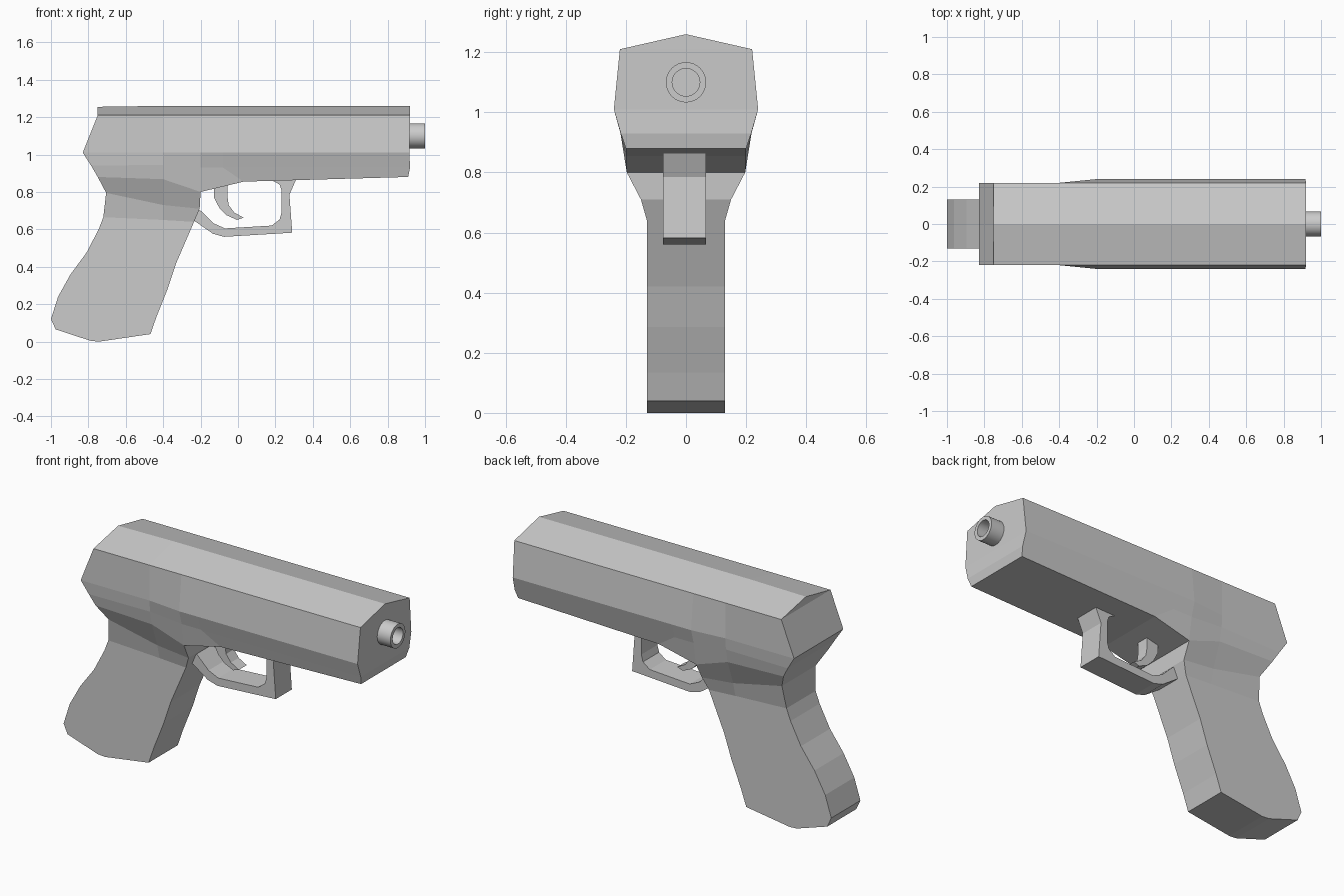
import bpy, bmesh, math

if "Cube" in bpy.data.objects:
    bpy.data.objects.remove(bpy.data.objects["Cube"])


def finish(name, bm):
    bmesh.ops.remove_doubles(bm, verts=bm.verts, dist=1e-4)
    bmesh.ops.dissolve_degenerate(bm, edges=bm.edges, dist=1e-4)
    bmesh.ops.recalc_face_normals(bm, faces=bm.faces)
    me = bpy.data.meshes.new(name)
    bm.to_mesh(me)
    bm.free()
    ob = bpy.data.objects.new(name, me)
    bpy.context.collection.objects.link(ob)
    return ob


def poly(bm, pts):
    pts = [p for i, p in enumerate(pts) if p != pts[i - 1]]
    if len(pts) > 2:
        bm.faces.new([bm.verts.new(p) for p in pts])


def flip(p):
    return (p[0], -p[1], p[2])


def loft(bm, a, b):
    """Skin two half sections on both sides."""
    for i in range(len(a) - 1):
        q = [a[i], a[i + 1], b[i + 1], b[i]]
        poly(bm, q)
        poly(bm, [flip(p) for p in q])


def close(bm, pts):
    """Span from the +y edge line straight across to the -y side."""
    for p, q in zip(pts, pts[1:]):
        poly(bm, [p, q, flip(q), flip(p)] if p[1] else [p, q, flip(q)])


def prism(bm, outline, y0, y1, open_edges=0):
    n = len(outline)
    for y in (y0, y1):
        poly(bm, [(x, y, z) for x, z in outline])
    for i in range(n - open_edges):
        (x, z), (u, w) = outline[i], outline[(i + 1) % n]
        poly(bm, [(x, y0, z), (u, y0, w), (u, y1, w), (x, y1, z)])


# Body: half sections from ridge down; the first three continue to the grip
rear = [(-.75, 0, 1.255), (-.75, .22, 1.21), (-.83, .22, 1.01), (-.785, .212, .94),
        (-.75, .2, .88), (-.705, .15, .795), (-.72, .13, .665)]
mid = [(-.4, 0, 1.26), (-.4, .22, 1.21), (-.4, .22, 1.01), (-.4, .215, .945),
       (-.4, .2, .868), (-.4, .15, .73), (-.4, .13, .65)]
neck = [(-.2, 0, 1.26), (-.2, .22, 1.21), (-.2, .24, 1.01), (-.2, .218, .93),
        (-.2, .197, .80), (-.205, .15, .71), (-.235, .13, .64)]
guard_sec = [(-.08, 0, 1.26), (-.08, .22, 1.21), (-.08, .24, 1.01), (-.08, .218, .93),
             (.03, .2, .855)]
front = [(.92, 0, 1.26), (.92, .22, 1.21), (.916, .24, 1.01), (.92, .217, .93),
         (.91, .2, .88)]
bm = bmesh.new()
loft(bm, rear, mid)
loft(bm, mid, neck)
loft(bm, neck[:5], guard_sec)
loft(bm, guard_sec, front)
close(bm, rear)
close(bm, front)
close(bm, neck[4:])
close(bm, [neck[4], guard_sec[4], front[4]])
# Grip: side outline, left open where it meets the body
prism(bm, [(-.72, .665), (-.745, .6), (-.81, .475), (-.895, .36), (-.962, .24),
           (-1, .12), (-.975, .065), (-.785, .003), (-.74, 0), (-.468, .04),
           (-.435, .135), (-.375, .285), (-.33, .42), (-.235, .64), (-.4, .65)],
      -.13, .13, open_edges=2)
finish("body_and_grip", bm)

# Trigger guard
bm = bmesh.new()
prism(bm, [(.31, .865), (.275, .785), (.29, .582), (-.075, .56), (-.135, .577),
           (-.24, .65), (-.205, .705), (-.13, .632), (-.07, .605), (.18, .62),
           (.222, .652), (.233, .69), (.232, .81), (.222, .84), (.185, .86)],
      -.077, .067)
finish("trigger_guard", bm)

# Trigger
bm = bmesh.new()
prism(bm, [(-.13, .83), (-.128, .77), (-.1, .715), (-.06, .675), (-.005, .65),
           (.03, .662), (-.02, .69), (-.05, .73), (-.057, .78), (-.055, .84)],
      -.035, .035)
finish("trigger", bm)

# Barrel tube: (x, radius) profile turned around the bore axis
bm = bmesh.new()
profile = [(.91, .067), (1, .067), (1, .046), (.925, .046), (.925, 0)]
seg = 32
for k in range(seg):
    a, b = (2 * math.pi * j / seg for j in (k, k + 1))
    for (x, r), (u, s) in zip(profile, profile[1:]):
        poly(bm, [(x, r * math.cos(a), 1.1 + r * math.sin(a)),
                  (x, r * math.cos(b), 1.1 + r * math.sin(b)),
                  (u, s * math.cos(b), 1.1 + s * math.sin(b)),
                  (u, s * math.cos(a), 1.1 + s * math.sin(a))])
barrel = finish("barrel", bm)
bpy.context.view_layer.objects.active = barrel
barrel.select_set(True)
bpy.ops.object.shade_smooth_by_angle(angle=math.radians(30))
